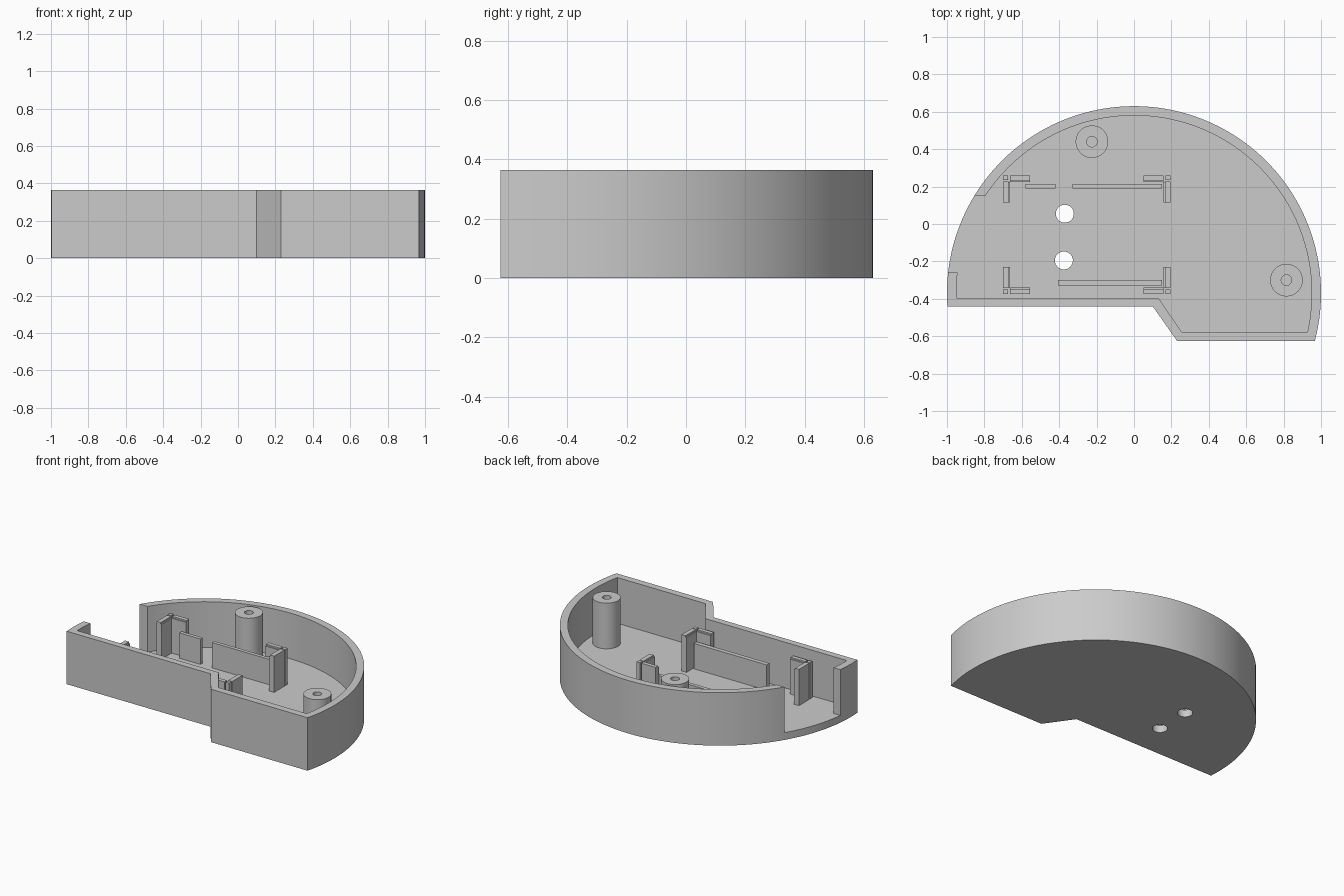
import bpy
import bmesh
import math

cube = bpy.data.objects.get("Cube")
if cube:
    bpy.data.objects.remove(cube, do_unlink=True)

# One plain grey plastic
GREY = (0.6, 0.6, 0.6, 1.0)
mat = bpy.data.materials.new("grey plastic")
mat.use_nodes = True
mat.diffuse_color = GREY
mat.node_tree.nodes["Principled BSDF"].inputs["Base Color"].default_value = GREY

HEIGHT, FLOOR, CENTRE_Y = 0.365, 0.05, -0.37


def prism(name, outline, z0, z1):
    """Extrude a counter-clockwise outline from z0 to z1."""
    bm = bmesh.new()
    face = bm.faces.new([bm.verts.new((x, y, z0)) for x, y in outline])
    top = bmesh.ops.extrude_face_region(bm, geom=[face])["geom"]
    verts = [v for v in top if isinstance(v, bmesh.types.BMVert)]
    bmesh.ops.translate(bm, verts=verts, vec=(0, 0, z1 - z0))
    bmesh.ops.recalc_face_normals(bm, faces=bm.faces)
    mesh = bpy.data.meshes.new(name)
    bm.to_mesh(mesh)
    bm.free()
    mesh.materials.append(mat)
    ob = bpy.data.objects.new(name, mesh)
    bpy.context.collection.objects.link(ob)
    return ob


def arc(cx, cy, r, a0, a1, n):
    return [(cx + r * math.cos(a0 + (a1 - a0) * i / n),
             cy + r * math.sin(a0 + (a1 - a0) * i / n)) for i in range(n + 1)]


def disc(cx, cy, r):
    return arc(cx, cy, r, 0, math.tau, 48)[:-1]


def rect(x0, x1, y0, y1):
    x0, x1 = sorted((x0, x1))
    y0, y1 = sorted((y0, y1))
    return [(x0, y0), (x1, y0), (x1, y1), (x0, y1)]


def cut(target, cutter):
    """Subtract the cutter, apply, and discard it."""
    mod = target.modifiers.new("cut", "BOOLEAN")
    mod.operation, mod.solver, mod.object = "DIFFERENCE", "EXACT", cutter
    bpy.context.view_layer.objects.active = target
    bpy.ops.object.modifier_apply(modifier=mod.name)
    bpy.data.objects.remove(cutter, do_unlink=True)


def smooth(ob):
    bpy.ops.object.select_all(action="DESELECT")
    ob.select_set(True)
    bpy.context.view_layer.objects.active = ob
    bpy.ops.object.shade_smooth_by_angle(angle=math.radians(30))


def tray_outline(r, y_right, y_left, step):
    """Round back with a stepped straight front."""
    a0 = math.asin((y_right - CENTRE_Y) / r)
    a1 = math.pi - math.asin((y_left - CENTRE_Y) / r)
    return arc(0, CENTRE_Y, r, a0, a1, 96) + [(step[0], y_left), (step[1], y_right)]


# Tray: solid, hollowed, with a side opening and two floor holes
tray = prism("tray", tray_outline(1.0, -0.625, -0.44, (0.10, 0.23)), 0, HEIGHT)
cut(tray, prism("pocket", tray_outline(0.95, -0.577, -0.395, (0.13, 0.255)), FLOOR, 0.5))
cut(tray, prism("side_opening", rect(-1.2, -0.75, -0.26, 0.15), FLOOR, 0.5))
for x, y in ((-0.37, 0.055), (-0.375, -0.195)):
    cut(tray, prism("floor_hole", disc(x, y, 0.048), -0.1, 0.2))
smooth(tray)

# Screw posts
for side, x, y in (("back", -0.225, 0.44), ("left", 0.815, -0.30)):
    post = prism(side + "_screw_post", disc(x, y, 0.087), FLOOR, HEIGHT)
    cut(post, prism("bore", disc(x, y, 0.028), 0, 0.5))
    smooth(post)

# Low ribs that carry the board
for name, x0, x1, y0, y1 in (("back_short_rib", -0.58, -0.42, 0.19, 0.215),
                             ("back_long_rib", -0.33, 0.15, 0.19, 0.215),
                             ("front_rib", -0.405, 0.15, -0.33, -0.30)):
    prism(name, rect(x0, x1, y0, y1), FLOOR, 0.225)

# Corner brackets: two arms, a corner block and a thin inner lip, mirrored
BX, BY, TOP = -0.2525, -0.0575, 0.30
for sx, xs in ((-1, "right"), (1, "left")):
    for sy, ys in ((-1, "front"), (1, "back")):
        def part(kind, x0, x1, y0, y1, top):
            # Distances are measured inwards from the outer corner
            X, Y = BX + sx * 0.4475, BY + sy * 0.3175
            prism(f"{ys}_{xs}_bracket_{kind}",
                  rect(X - sx * x0, X - sx * x1, Y - sy * y0, Y - sy * y1), FLOOR, top)
        part("block", 0, 0.026, 0, 0.026, TOP)
        part("long_arm", 0.036, 0.145, 0, 0.028, TOP)
        part("side_arm", 0, 0.03, 0.033, 0.145, TOP)
        part("long_lip", 0.036, 0.145, 0.028, 0.036, TOP - 0.01)
        part("side_lip", 0.03, 0.038, 0.036, 0.145, TOP - 0.01)
